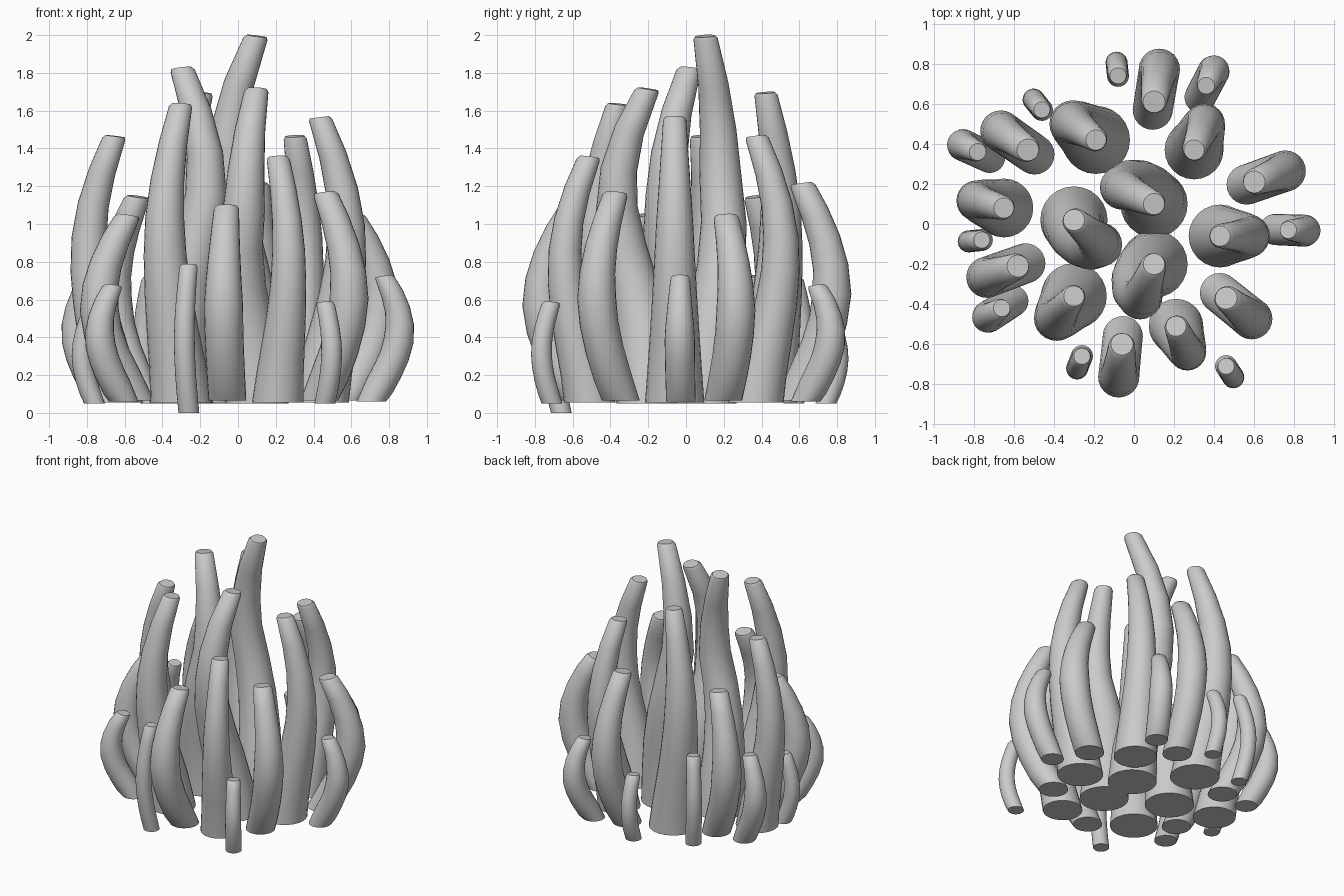
import bpy, bmesh, math
from mathutils import Vector, Matrix

if "Cube" in bpy.data.objects:
    bpy.data.objects.remove(bpy.data.objects["Cube"])

SIDES, RINGS = 24, 9
UP = Vector((0, 0, 1))


def tentacle(name, tip, z0, z1, radii, p, bow, inset, twist=0):
    """Tapered tube that bows away from its tip position and curls back in."""
    tip = Vector(tip)
    base = tip - bow.normalized() * inset
    sway = tip + bow - base.lerp(tip, p)
    k = math.log(0.5) / math.log(p)
    r0, rm, rt = radii

    def point(t):
        turned = Matrix.Rotation(twist * min(0, t - p), 2) @ sway
        xy = base.lerp(tip, t) + turned * math.sin(math.pi * max(0, t) ** k)
        return Vector((xy.x, xy.y, z0 + (z1 - z0) * t))

    def radius(t):
        if t < p:
            return rm + (r0 - rm) * (1 - t / p) ** 1.2
        return rm + (rt - rm) * (t - p) / (1 - p)

    bm = bmesh.new()

    def ring(c, n, r):
        u = Vector((0, 1, 0)).cross(n).normalized()
        v = n.cross(u)
        angles = [2 * math.pi * i / SIDES for i in range(SIDES)]
        return [bm.verts.new(c + r * (math.cos(a) * u + math.sin(a) * v)) for a in angles]

    rings = []
    for i in range(RINGS):
        t = i / (RINGS - 1) * (1 - 0.02 / (z1 - z0))
        n = (point(min(1, t + .03)) - point(max(0, t - .03))).normalized()
        if i == 0:
            n = UP
        elif i == RINGS - 1:
            n = n.lerp(UP, 0.65).normalized()
        rings.append(ring(point(t), n, radius(t)))
    # small bevelled rim at the tip
    rings.append(ring(point(1) - UP * .005, n, rt * 0.85))
    for a, b in zip(rings, rings[1:]):
        for i in range(SIDES):
            j = (i + 1) % SIDES
            bm.faces.new((a[i], a[j], b[j], b[i]))
    bm.faces.new(rings[-1])
    bm.faces.new(rings[0][::-1])
    bmesh.ops.recalc_face_normals(bm, faces=bm.faces)
    mesh = bpy.data.meshes.new(name)
    bm.to_mesh(mesh)
    bm.free()
    obj = bpy.data.objects.new(name, mesh)
    bpy.context.collection.objects.link(obj)
    bpy.context.view_layer.objects.active = obj
    obj.select_set(True)
    bpy.ops.object.shade_smooth_by_angle(angle=math.radians(35))
    obj.select_set(False)


def heading(deg, length):
    a = math.radians(deg)
    return Vector((math.cos(a), math.sin(a))) * length


def ring_group(name, tips, z0, radii, p, bow, inset):
    """Tentacles given as tip x, y, z; each bows straight out from the centre."""
    for i, (x, y, z) in enumerate(tips, 1):
        out = Vector((x, y)).normalized() * bow
        tentacle(f"{name}_{i}", (x, y), z0, z, radii, p, out, inset)


# three thick central tentacles, swaying and twisting (heading in degrees)
for i, (x, y, z, deg) in enumerate([(.1, .1, 2, 155), (-.3, .02, 1.83, -41),
                                    (.1, -.2, 1.72, -110)], 1):
    tentacle(f"central_tentacle_{i}", (x, y), .05, z, (.168, .11, .063), .64,
             heading(deg, .18), 0, math.radians(100))

# tall inner ring, thickness growing with height
for i, (x, y, z, deg) in enumerate([
        (-.19, .42, 1.7, 145), (.3, .37, 1.47, 68), (.43, -.06, 1.57, 0),
        (.21, -.51, 1.36, -66), (-.3, -.36, 1.64, -128), (-.65, .08, 1.47, 165)], 1):
    tentacle(f"inner_tentacle_{i}", (x, y), .055, z, (.1 * z, .066 * z, .06), .57,
             heading(deg, .145), 0)

# medium outer ring
ring_group("outer_tentacle", [
    (.6, .21, 1.05), (.46, -.37, 1.17), (-.06, -.6, 1.1),
    (-.58, -.21, 1.05), (-.53, .37, 1.15), (.1, .61, 1.22)],
    .065, (.1, .103, .065), .5, .165, .04)

# short outer tentacles
ring_group("short_tentacle", [
    (.77, -.03, .73), (-.66, -.42, .68), (.36, .69, .68), (-.78, .36, .73)],
    .06, (.078, .08, .05), .53, .085, .065)

# thin rim tentacles, one of them reaching the ground
thin = ((.055, .055, .048), .5, .066, 0)
ring_group("thin_tentacle", [
    (-.08, .74, .54), (-.46, .57, .72), (-.76, -.08, .57), (.46, -.71, .59)], .05, *thin)
ring_group("thin_front_tentacle", [(-.26, -.66, .79)], 0, *thin)
